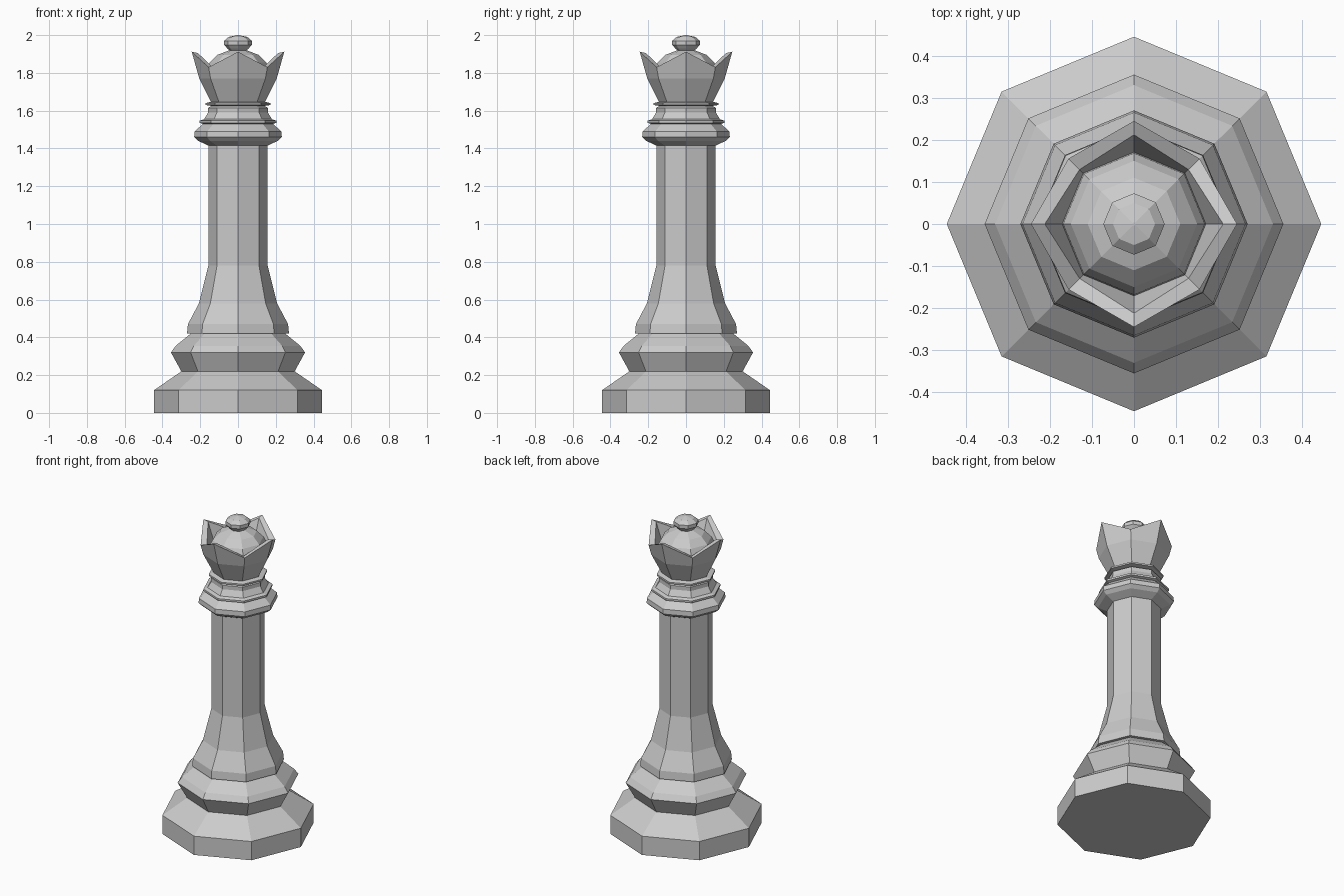
import bpy, bmesh
from math import cos, sin, pi

if "Cube" in bpy.data.objects:
    bpy.data.objects.remove(bpy.data.objects["Cube"])

SIDES = 8


def lathe(name, profile):
    """Spin (axis radius, z[, diagonal radius, diagonal z]) rows into 8 flat sides."""
    bm = bmesh.new()
    rings = []
    for row in profile:
        r, z = row[:2]
        rd, zd = row[2:] if len(row) == 4 else (r, z)
        ring = []
        for i in range(SIDES):
            a = 2 * pi * i / SIDES
            rad, h = (rd, zd) if i % 2 else (r, z)
            ring.append(bm.verts.new((rad * cos(a), rad * sin(a), h)))
        rings.append(ring)
    for low, high in zip(rings, rings[1:]):
        for i in range(SIDES):
            j = (i + 1) % SIDES
            bm.faces.new((low[i], low[j], high[j], high[i]))
    bm.faces.new(rings[0][::-1])
    bm.faces.new(rings[-1])
    bmesh.ops.recalc_face_normals(bm, faces=bm.faces)
    mesh = bpy.data.meshes.new(name)
    bm.to_mesh(mesh)
    bm.free()
    obj = bpy.data.objects.new(name, mesh)
    bpy.context.collection.objects.link(obj)
    return obj


# Foot, waist moulding, flared skirt, column and collars in one turned piece
lathe("turned_body", [
    (0.445, 0), (0.445, 0.12), (0.30, 0.22), (0.355, 0.32), (0.33, 0.355),
    (0.25, 0.42), (0.27, 0.42), (0.265, 0.47), (0.207, 0.58), (0.157, 0.78),
    (0.157, 1.415), (0.21, 1.44), (0.232, 1.46), (0.23, 1.49), (0.185, 1.53),
    (0.203, 1.535), (0.203, 1.547), (0.18, 1.555), (0.158, 1.59),
    (0.158, 1.615), (0.14, 1.625), (0.172, 1.63), (0.172, 1.64), (0.14, 1.648),
])

# Crown wall with four raised points on the axes, hollow inside
lathe("crown", [
    (0.14, 1.64), (0.205, 1.77), (0.245, 1.912, 0.22, 1.83),
    (0.212, 1.905, 0.183, 1.825), (0.17, 1.79),
])

# Dome inside the crown
lathe("dome", [(0.172, 1.78), (0.168, 1.82), (0.15, 1.855), (0.11, 1.895), (0.04, 1.922)])

# Finial bead
lathe("finial", [
    (0.035, 1.91), (0.055, 1.928), (0.073, 1.948), (0.073, 1.97),
    (0.05, 1.99), (0.004, 2.0),
])
